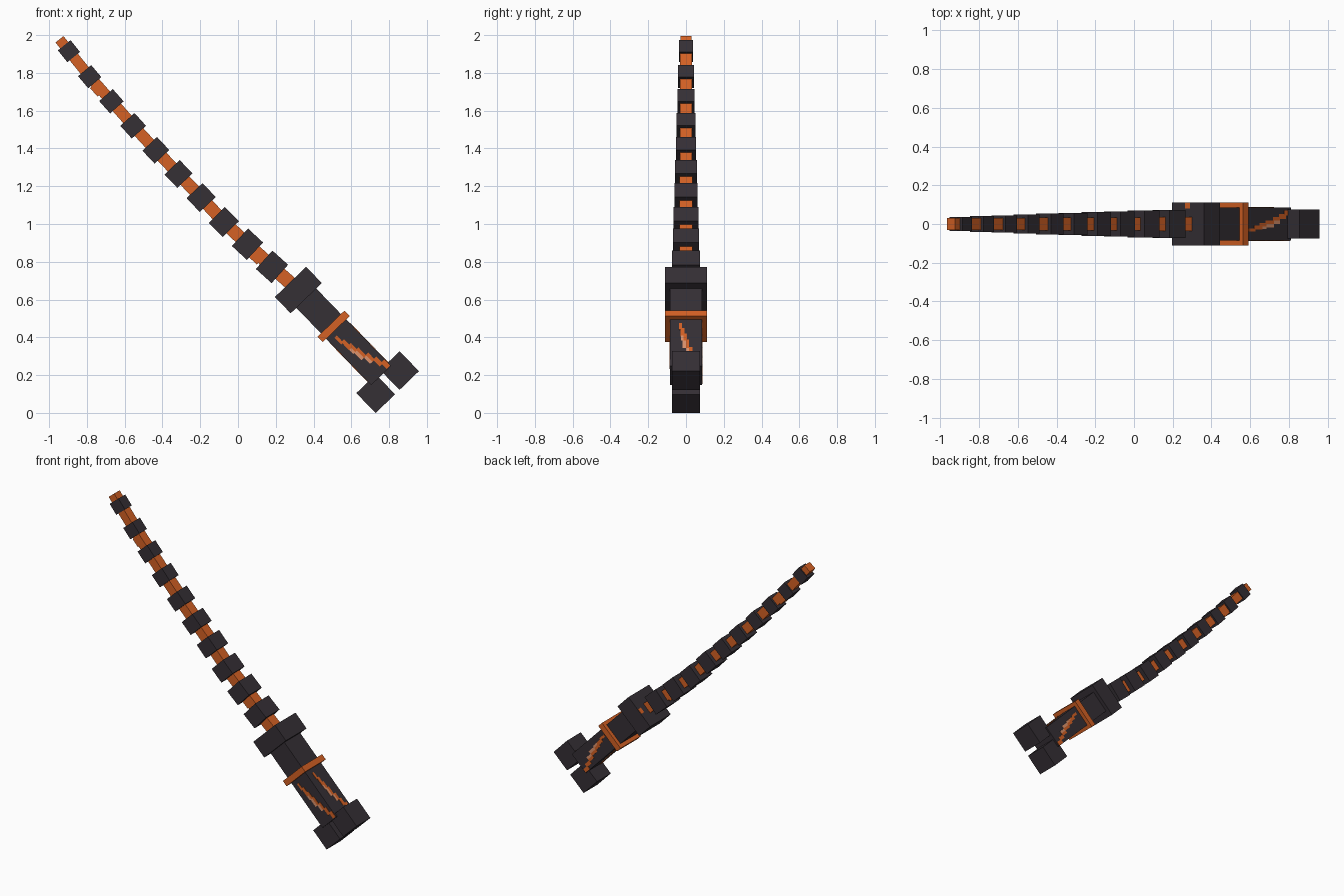
import bpy
import math
from mathutils import Matrix, Vector

cube = bpy.data.objects.get("Cube")
if cube:
    bpy.data.objects.remove(cube)


def material(name, rgb):
    m = bpy.data.materials.new(name)
    m.use_nodes = True
    m.diffuse_color = (*rgb, 1)
    m.node_tree.nodes["Principled BSDF"].inputs["Base Color"].default_value = (*rgb, 1)
    return m


dark = material("charcoal", (0.036, 0.029, 0.036))
orange = material("burnt_orange", (0.66, 0.12, 0.018))
pale = material("pale_ember", (0.72, 0.29, 0.15))


def box(name, matrix, size, mat):
    """Box with its size in local axes: along, sideways, across."""
    bpy.ops.mesh.primitive_cube_add(size=1)
    ob = bpy.context.object
    ob.name = name
    ob.data.materials.append(mat)
    ob.matrix_world = matrix @ Matrix.Diagonal((*size, 1))
    return ob


def frame(x, z, angle):
    """Local x runs down the staff, local z across it."""
    return Matrix.Translation((x, 0, z)) @ Matrix.Rotation(angle, 4, "Y")


def direction(a, b):
    return math.atan2(a[1] - b[1], b[0] - a[0])


def mix(a, b, t):
    return a + (b - a) * t


# Shaft: beads strung on slightly curving rod links
beads = [(-0.895, 1.915), (-0.785, 1.78), (-0.67, 1.65), (-0.555, 1.52),
         (-0.435, 1.39), (-0.315, 1.265), (-0.195, 1.14), (-0.075, 1.01),
         (0.05, 0.893), (0.18, 0.773)]
points = [(-0.945, 1.978)] + beads + [(0.32, 0.65)]
for i, (a, b) in enumerate(zip(points, points[1:])):
    t = i / (len(points) - 2)
    width = mix(0.054, 0.072, t)
    angle = direction(a, b)
    length = math.hypot(b[0] - a[0], b[1] - a[1])
    link = frame((a[0] + b[0]) / 2, (a[1] + b[1]) / 2, angle)
    box("rod_link", link, (length, mix(0.06, 0.072, t), width), orange)
    if i in (2, 9):  # offset joints
        box("rod_joint", link @ Matrix.Translation((-0.01, 0, -0.01)),
            (0.06, mix(0.058, 0.07, t), width), orange)

for i, (x, z) in enumerate(beads):
    t = i / (len(beads) - 1)
    size = (mix(0.08, 0.112, t), mix(0.074, 0.147, t), mix(0.086, 0.131, t))
    box("bead", frame(x, z, direction(points[i], points[i + 2])), size, dark)

# Handle, measured back from its lower end
handle = frame(0.758, 0.198, math.radians(45.9))


def on_handle(name, pos, size, mat):
    return box(name, handle @ Matrix.Translation(pos), size, mat)


HALF_SIDE, HALF_ACROSS = 0.086, 0.0735
on_handle("handle", (-0.3, 0, 0), (0.6, 2 * HALF_SIDE, 2 * HALF_ACROSS), dark)
on_handle("guard_block", (-0.63, 0, 0), (0.12, 0.224, 0.23), dark)
on_handle("ring", (-0.362, 0, 0), (0.04, 0.224, 0.198), orange)
for side in (-1, 1):
    on_handle("pommel_block", (0.049, 0, side * 0.088), (0.147, 0.15, 0.143), dark)

# Small ember chip on the guard's upper end
on_handle("guard_chip", (-0.69, 0.095, 0.0), (0.006, 0.03, 0.035), orange)

# Stepped flame marks winding around the four handle sides
# (start, length, height on face, width, material)
flame = [(-0.315, 0.05, -0.03, 0.016, orange), (-0.275, 0.06, -0.018, 0.022, orange),
         (-0.235, 0.05, -0.004, 0.018, orange), (-0.235, 0.05, -0.02, 0.014, pale),
         (-0.19, 0.06, 0.008, 0.018, orange), (-0.19, 0.06, -0.01, 0.018, pale),
         (-0.135, 0.05, 0.026, 0.018, orange), (-0.135, 0.05, 0.009, 0.016, pale),
         (-0.09, 0.05, 0.039, 0.024, orange), (-0.05, 0.045, 0.058, 0.026, orange)]
for k in range(4):
    out = HALF_SIDE if k % 2 else HALF_ACROSS
    spin = Matrix.Rotation(k * math.pi / 2, 4, "X")
    for start, length, height, width, mat in flame:
        place = Matrix.Translation((start + length / 2, height, out))
        box("flame_mark", handle @ spin @ place, (length, width, 0.005), mat)
